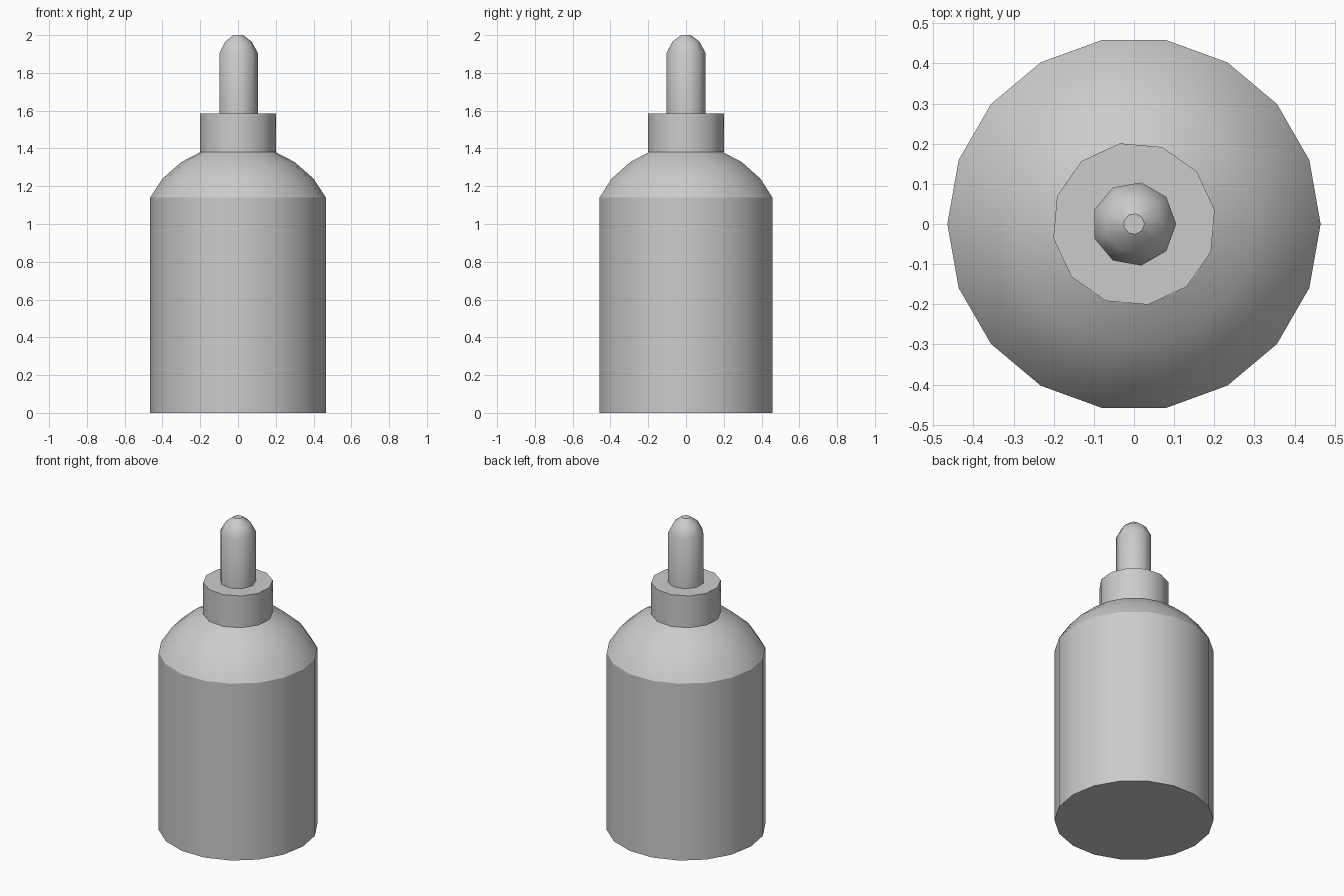
import bpy, bmesh
from math import cos, sin, radians, tau

cube = bpy.data.objects.get("Cube")
if cube:
    bpy.data.objects.remove(cube, do_unlink=True)

# Single plain grey material
grey = bpy.data.materials.new("plain grey")
grey.use_nodes = True
colour = (0.6, 0.6, 0.6, 1)
grey.diffuse_color = colour
grey.node_tree.nodes["Principled BSDF"].inputs["Base Color"].default_value = colour


def lathe(name, profile, sides, turn=0, sharp_rings=()):
    """Revolve (radius, height) points into a capped solid, smooth around its axis."""
    bm = bmesh.new()
    rings = []
    for r, z in profile:
        angles = [radians(turn) + tau * i / sides for i in range(sides)]
        rings.append([bm.verts.new((r * cos(a), r * sin(a), z)) for a in angles])
    for low, high in zip(rings, rings[1:]):
        for i in range(sides):
            j = (i + 1) % sides
            bm.faces.new((low[i], low[j], high[j], high[i])).smooth = True
    bm.faces.new(rings[0][::-1])
    bm.faces.new(rings[-1])
    # Crisp edges at both caps and at the chosen rings
    for k in {0, len(rings) - 1, *sharp_rings}:
        for i in range(sides):
            bm.edges.get((rings[k][i], rings[k][(i + 1) % sides])).smooth = False
    mesh = bpy.data.meshes.new(name)
    bm.to_mesh(mesh)
    bm.free()
    mesh.materials.append(grey)
    obj = bpy.data.objects.new(name, mesh)
    bpy.context.collection.objects.link(obj)
    return obj


# Bottle body with its rounded shoulder
lathe("bottle_body",
      [(0.465, 0), (0.465, 1.14), (0.4, 1.24), (0.3, 1.328), (0.2, 1.38)],
      18, sharp_rings=[1])

# Neck collar
lathe("neck_collar", [(0.204, 1.38), (0.204, 1.585)], 12, turn=10)

# Round-tipped nozzle
lathe("nozzle",
      [(0.105, 1.585), (0.105, 1.905), (0.073, 1.965), (0.026, 2.0)], 9)
